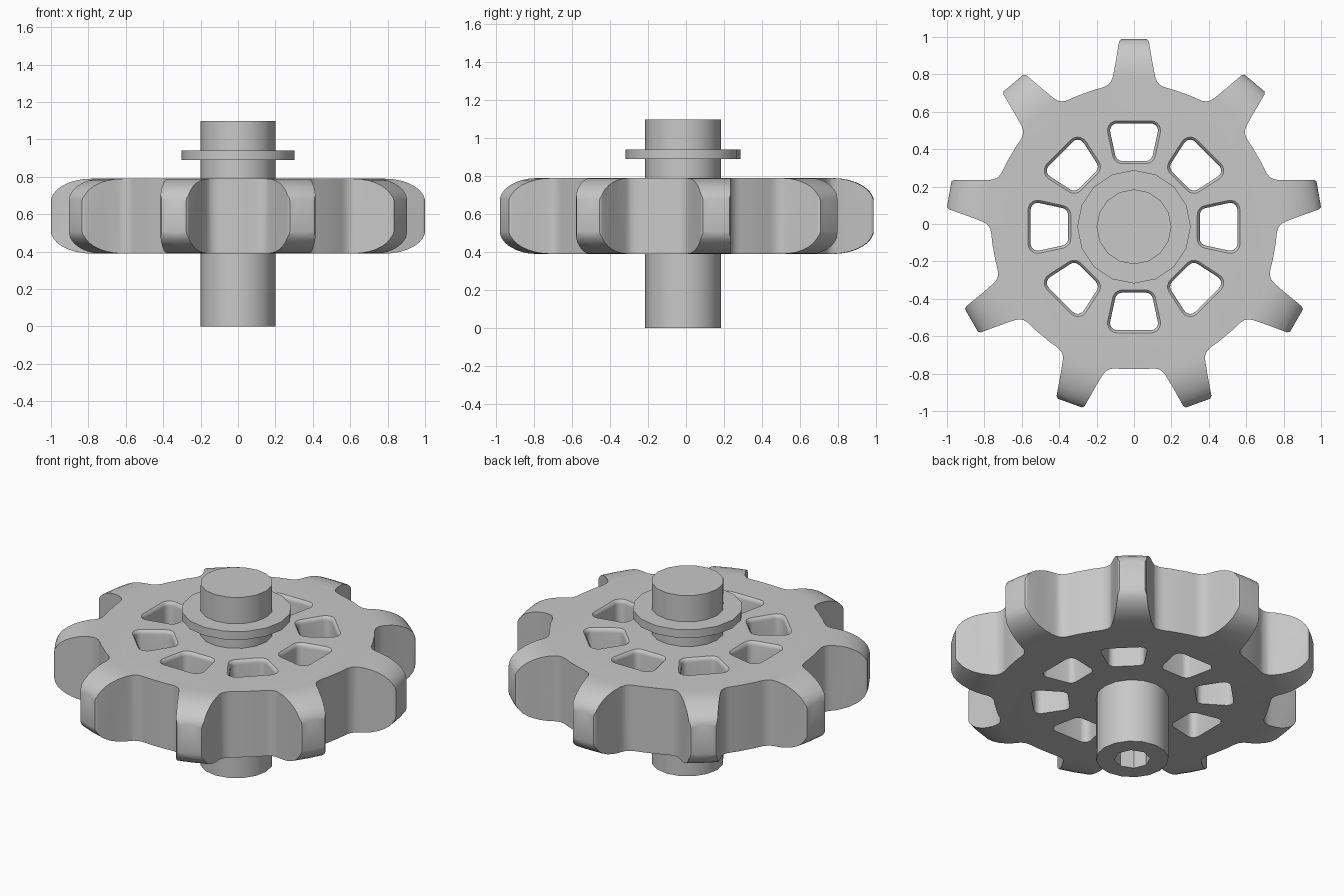
import bpy, bmesh, math

if "Cube" in bpy.data.objects:
    bpy.data.objects.remove(bpy.data.objects["Cube"])

CY = -0.015            # axis offset in y
Z0, Z1 = 0.39, 0.79    # bottom and top of the sprocket disc

steel = bpy.data.materials.new("grey steel")
steel.diffuse_color = (0.58, 0.58, 0.58, 1)
steel.use_nodes = True
steel.node_tree.nodes["Principled BSDF"].inputs["Base Color"].default_value = steel.diffuse_color


def loft(name, layers):
    """Closed solid from a list of (z, outline) layers."""
    bm = bmesh.new()
    rings = [[bm.verts.new((x, y + CY, z)) for x, y in pts] for z, pts in layers]
    n = len(rings[0])
    for a, b in zip(rings, rings[1:]):
        for i in range(n):
            j = (i + 1) % n
            bm.faces.new((a[i], a[j], b[j], b[i]))
    bm.faces.new(rings[0][::-1])
    bm.faces.new(rings[-1])
    bmesh.ops.recalc_face_normals(bm, faces=bm.faces)
    mesh = bpy.data.meshes.new(name)
    bm.to_mesh(mesh)
    bm.free()
    mesh.materials.append(steel)
    ob = bpy.data.objects.new(name, mesh)
    bpy.context.collection.objects.link(ob)
    return ob


def circle(r, n):
    return [(r * math.cos(2 * math.pi * i / n), r * math.sin(2 * math.pi * i / n))
            for i in range(n)]


def rotate(pts, a):
    c, s = math.cos(a), math.sin(a)
    return [(x * c - y * s, x * s + y * c) for x, y in pts]


def boolean(ob, tool, operation):
    mod = ob.modifiers.new(operation.lower(), 'BOOLEAN')
    mod.operation, mod.solver, mod.object = operation, 'EXACT', tool
    bpy.context.view_layer.objects.active = ob
    bpy.ops.object.modifier_apply(modifier=mod.name)
    bpy.data.objects.remove(tool)


def smooth(ob):
    bpy.ops.object.select_all(action='DESELECT')
    ob.select_set(True)
    bpy.context.view_layer.objects.active = ob
    bpy.ops.object.shade_smooth_by_angle(angle=math.radians(32))


# Toothed outline: half of one tooth, mirrored and repeated nine times
half = [(0.07, 1.003), (0.08, 0.99), (0.1, 0.87), (0.114, 0.80), (0.122, 0.778),
        (0.135, 0.762), (0.155, 0.75), (0.175, 0.743), (0.215, 0.732)]
tooth = half[::-1] + [(-x, y) for x, y in half]
tooth = [(x, y) for x, y in tooth]
outline = []
for k in range(9):
    outline += rotate(tooth, k * 2 * math.pi / 9)
sprocket = loft("sprocket", [(Z0 - 0.1, outline), (Z1 + 0.1, outline)])

# Lathed envelope that rounds the tooth tips above and below
RIM, RAD, RISE, STEPS = 1.008, 0.22, 0.13, 8
arc = [(RIM - RAD + RAD * math.sin(t), RISE * (1 - math.cos(t)))
       for t in (i * math.pi / 2 / STEPS for i in range(STEPS + 1))]
layers = [(Z0 + d, circle(r, 72)) for r, d in arc]
layers += [(Z1 - d, circle(r, 72)) for r, d in arc[::-1]]
boolean(sprocket, loft("tip_envelope", layers), 'INTERSECT')


# Eight rounded trapezoid windows with softened upper rims
def window(rad):
    pts = []
    tilt = math.radians(-12)
    right = ((0.063, 0.39, -math.pi / 2, tilt), (0.09, 0.515, tilt, math.pi / 2))
    for cx, cy, a, b in right:
        for i in range(6):
            t = a + (b - a) * i / 5
            pts.append((cx + rad * math.cos(t), cy + rad * math.sin(t)))
    return pts + [(-x, y) for x, y in pts[::-1]]


for k in range(8):
    a = k * math.pi / 4
    rims = [(Z0 - 0.05, 0.038), (Z1 - 0.025, 0.038), (Z1 - 0.015, 0.040),
            (Z1 - 0.006, 0.045), (Z1, 0.052), (Z1 + 0.05, 0.052)]
    cutter = loft("window_cutter", [(z, rotate(window(r), a)) for z, r in rims])
    boolean(sprocket, cutter, 'DIFFERENCE')
smooth(sprocket)

# Axle with a blind socket in its lower end
axle = loft("axle", [(0, circle(0.2, 16)), (1.1, circle(0.2, 16))])
socket = loft("socket_cutter", [(-0.1, circle(0.1, 8)), (0.4, circle(0.1, 8))])
boolean(axle, socket, 'DIFFERENCE')
smooth(axle)

# Thin collar near the top of the axle
collar = loft("collar", [(0.89, circle(0.303, 16)), (0.94, circle(0.303, 16))])
smooth(collar)
